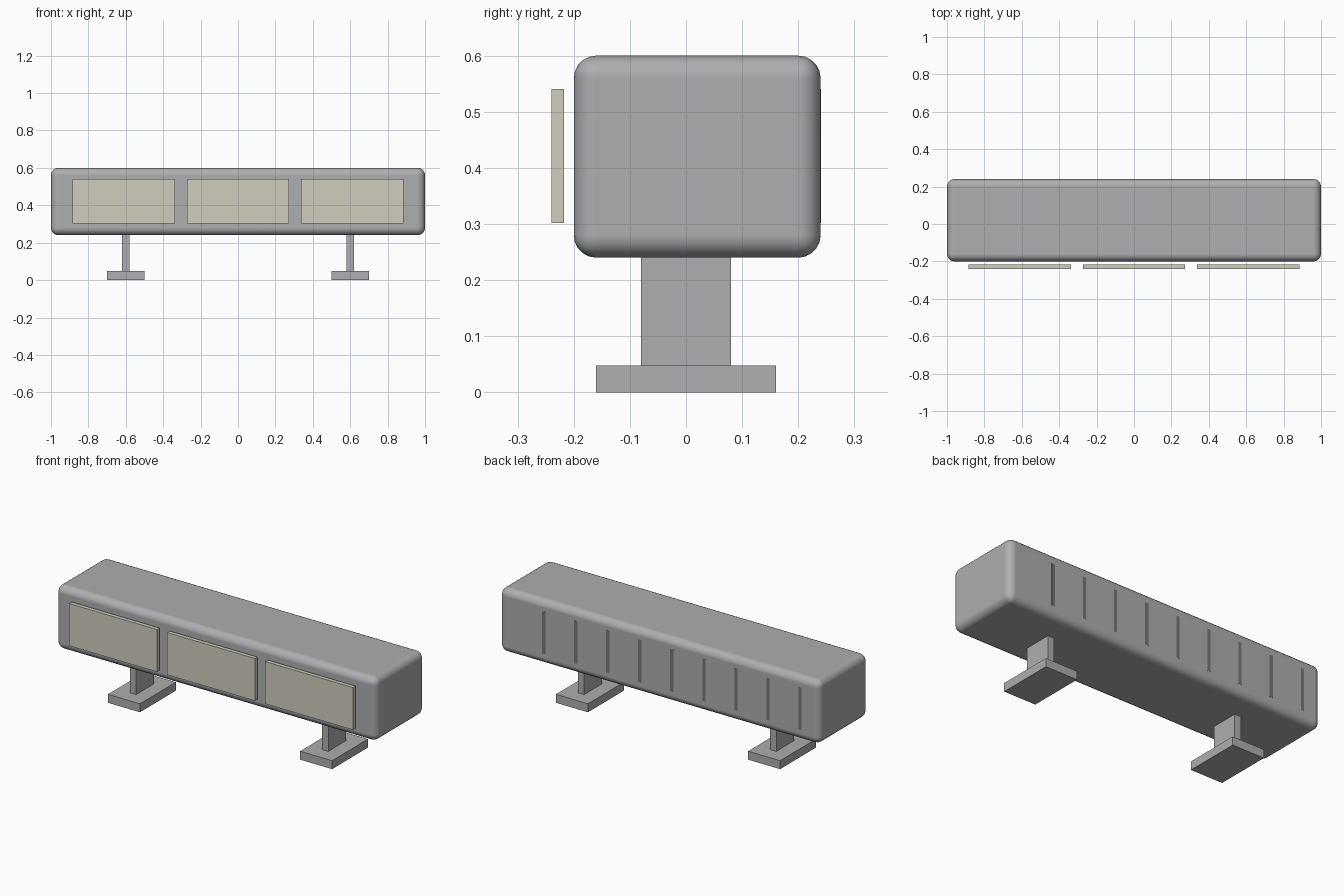
import bpy

cube = bpy.data.objects.get("Cube")
if cube:
    bpy.data.objects.remove(cube, do_unlink=True)


def material(name, color):
    mat = bpy.data.materials.new(name)
    mat.use_nodes = True
    mat.diffuse_color = (*color, 1)
    shader = mat.node_tree.nodes["Principled BSDF"]
    shader.inputs["Base Color"].default_value = (*color, 1)
    return mat


metal = material("grey metal", (0.42, 0.425, 0.435))
lens = material("warm cream", (0.63, 0.61, 0.515))
dark = material("dark grey", (0.18, 0.18, 0.185))


def box(name, low, high, mat):
    """Box spanning two opposite corners."""
    center = [(a + b) / 2 for a, b in zip(low, high)]
    bpy.ops.mesh.primitive_cube_add(size=1, location=center)
    obj = bpy.context.object
    obj.name = name
    obj.scale = [b - a for a, b in zip(low, high)]
    bpy.ops.object.transform_apply(location=False, rotation=False, scale=True)
    obj.data.materials.append(mat)
    return obj


# Rounded housing
housing = box("housing", (-1, -0.2, 0.24), (1, 0.24, 0.6), metal)
bevel = housing.modifiers.new("rounded edges", "BEVEL")
bevel.width = 0.04
bevel.segments = 5
bevel.harden_normals = True
bpy.ops.object.shade_smooth_by_angle()

# Front panels, floating just ahead of the housing
for label, x in (("right", -0.612), ("middle", 0), ("left", 0.612)):
    box(f"{label}_front_panel", (x - 0.274, -0.24, 0.302), (x + 0.274, -0.217, 0.541), lens)

# Thin upright slats on the back
for i in range(9):
    x = -0.88 + 0.2 * i
    box(f"back_slat_{i + 1}", (x - 0.01, 0.232, 0.302), (x + 0.01, 0.2405, 0.541), dark)

# Posts and feet
for label, x in (("right", -0.6), ("left", 0.6)):
    box(f"{label}_post", (x - 0.02, -0.08, 0.04), (x + 0.02, 0.08, 0.25), metal)
    box(f"{label}_foot", (x - 0.1, -0.16, 0), (x + 0.1, 0.16, 0.048), metal)
